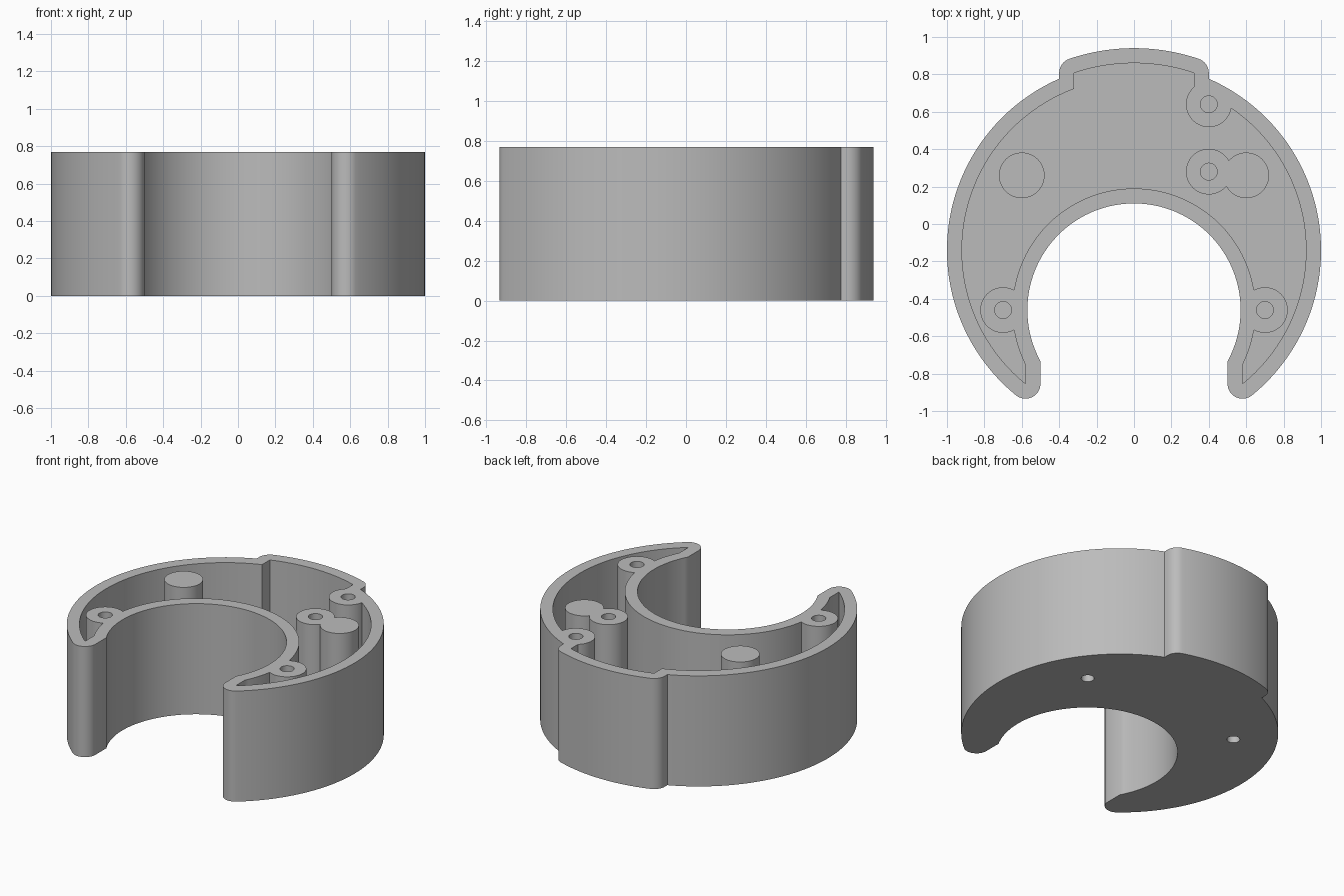
import bpy, bmesh
from math import cos, sin, acos, asin, atan2, pi

if "Cube" in bpy.data.objects:
    bpy.data.objects.remove(bpy.data.objects["Cube"])

HEIGHT, WALL, FLOOR = 0.77, 0.08, 0.08
OUT_Y, IN_Y = -0.14, -0.46          # centres of the outer and inner circles
OUT_R, IN_R, BUMP_R = 0.92, 0.65, 1.0   # cavity radii


def arc(cx, cy, r, a, b, n):
    """Points along an arc from angle a to b."""
    if r < 1e-6:
        return [(cx, cy)]
    return [(cx + r * cos(a + (b - a) * i / n), cy + r * sin(a + (b - a) * i / n))
            for i in range(n + 1)]


def crescent(o):
    """Symmetric crescent outline, grown by o from the cavity shape."""
    bump_x, tip_x = 0.32, 0.58
    bump_a = acos(bump_x / BUMP_R)
    tip_a = -acos(tip_x / OUT_R)
    half = arc(0, OUT_Y, BUMP_R + o, pi / 2, bump_a, 16)
    if o:                                               # rounded bump corner
        half += arc(bump_x, OUT_Y + BUMP_R * sin(bump_a), o, bump_a, 0, 10)[1:]
    half += arc(0, OUT_Y, OUT_R + o, acos((bump_x + o) / (OUT_R + o)), tip_a, 64)
    if o:                                               # rounded tip
        half += arc(tip_x, OUT_Y + OUT_R * sin(tip_a), o, tip_a, -pi, 16)[1:]
    half += arc(0, IN_Y, IN_R - o, -acos((tip_x - o) / (IN_R - o)), pi / 2, 48)
    return half + [(-x, y) for x, y in half[-2:0:-1]]


def prism(name, points, z0, z1):
    """Extrude a flat outline between two heights."""
    bm = bmesh.new()
    base = bm.faces.new([bm.verts.new((x, y, z0)) for x, y in points])
    top = bmesh.ops.extrude_face_region(bm, geom=[base])["geom"]
    bmesh.ops.translate(bm, vec=(0, 0, z1 - z0),
                        verts=[v for v in top if isinstance(v, bmesh.types.BMVert)])
    bmesh.ops.recalc_face_normals(bm, faces=bm.faces)
    mesh = bpy.data.meshes.new(name)
    bm.to_mesh(mesh)
    bm.free()
    obj = bpy.data.objects.new(name, mesh)
    bpy.context.collection.objects.link(obj)
    return obj


def cylinder(name, x, y, r, z0, z1):
    return prism(name, arc(x, y, r, 0, 2 * pi, 48)[:-1], z0, z1)


def cut(target, cutter):
    """Subtract the cutter and discard it."""
    cutter.hide_render = True
    mod = target.modifiers.new("cut", "BOOLEAN")
    mod.operation, mod.solver, mod.object = "DIFFERENCE", "EXACT", cutter
    bpy.context.view_layer.objects.active = target
    bpy.ops.object.modifier_apply(modifier=mod.name)
    bpy.data.objects.remove(cutter)


# Crescent body and the hollow inside it
body = prism("crescent_housing", crescent(WALL), 0, HEIGHT)
cavity = prism("cavity_cutter", crescent(0), FLOOR, HEIGHT + 0.1)

# Screw bosses open at the top, support posts open at the bottom
bosses = [(0.4, 0.64), (0.4, 0.28), (0.7, -0.46), (-0.7, -0.46)]
posts = [(0.6, 0.26), (-0.6, 0.26)]
for x, y in bosses + posts:
    cut(cavity, cylinder("boss_keep", x, y, 0.122, -0.1, HEIGHT + 0.2))
cut(body, cavity)
for x, y in bosses:
    cut(body, cylinder("boss_hole", x, y, 0.045, 0.25, HEIGHT + 0.1))
for x, y in posts:
    cut(body, cylinder("post_hole", x, y, 0.041, -0.1, 0.5))

# Plain grey finish
grey = bpy.data.materials.new("plain_grey")
grey.use_nodes = True
colour = (0.5, 0.5, 0.5, 1)
grey.diffuse_color = colour
grey.node_tree.nodes["Principled BSDF"].inputs["Base Color"].default_value = colour
body.data.materials.clear()
body.data.materials.append(grey)
for p in body.data.polygons:
    p.material_index = 0

bpy.ops.object.select_all(action="DESELECT")
body.select_set(True)
bpy.context.view_layer.objects.active = body
bpy.ops.object.shade_smooth_by_angle(angle=pi / 6)
